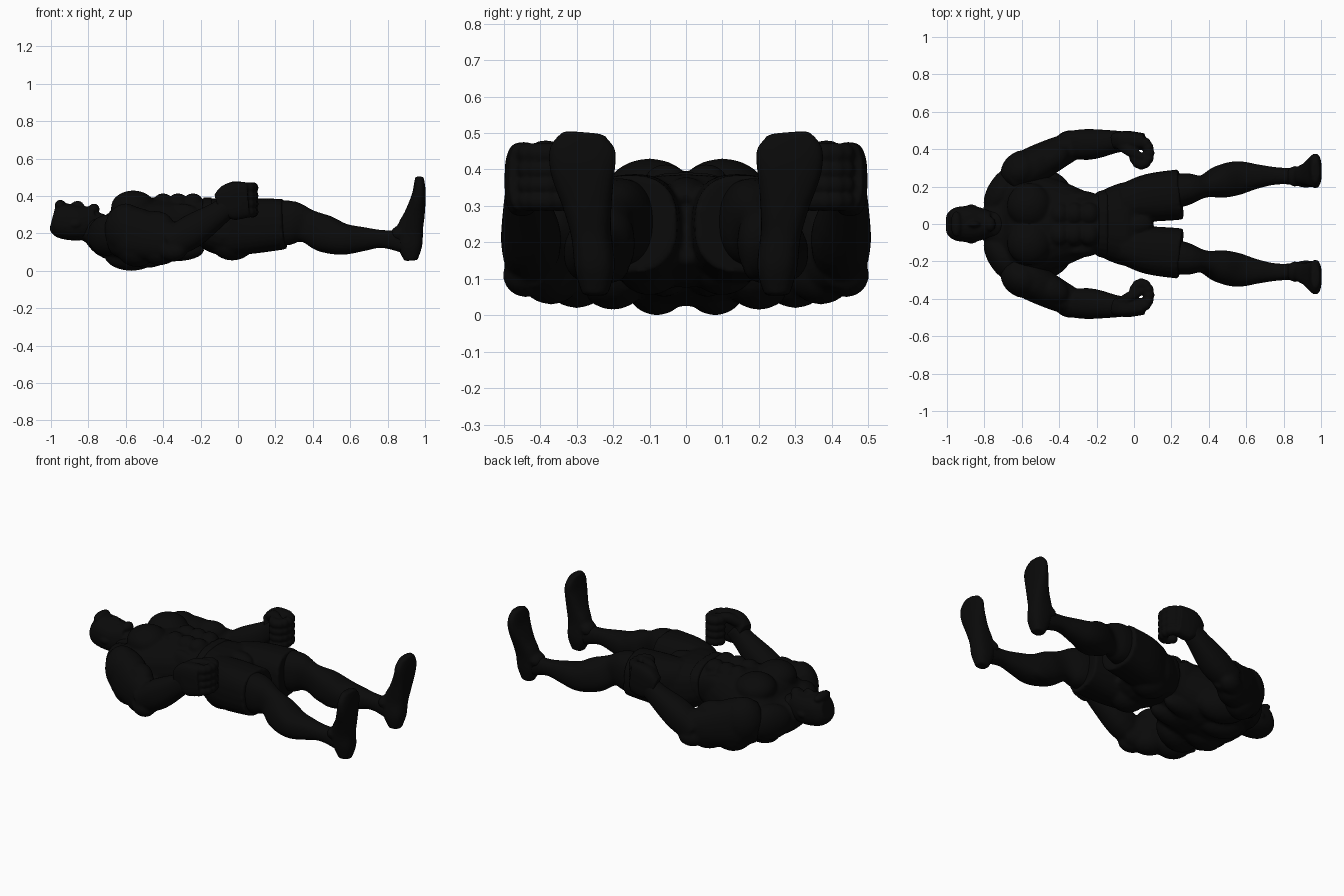
import bpy, bmesh, math
from mathutils import Vector, Matrix, Euler

cube = bpy.data.objects.get("Cube")
if cube:
    bpy.data.objects.remove(cube, do_unlink=True)

black = bpy.data.materials.new("matte_black")
black.use_nodes = True
black.diffuse_color = (0.003, 0.003, 0.003, 1)
shader = black.node_tree.nodes["Principled BSDF"]
shader.inputs["Base Color"].default_value = black.diffuse_color
shader.inputs["Roughness"].default_value = 0.9


def station(x, z, wide, deep, y=0):
    """One cross-section: centre, sideways radius, and the other radius."""
    return Vector((x, y, z, wide, deep))


def smooth_stations(stations, steps=4):
    """Catmull-Rom interpolation between the stations."""
    padded = [stations[0], *stations, stations[-1]]
    result = []
    for before, start, end, after in zip(padded, padded[1:], padded[2:], padded[3:]):
        leave, arrive = (end - before) / 2, (after - start) / 2
        for i in range(steps):
            t = i / steps
            blend = t * t * (3 - 2 * t)
            result.append(start.lerp(end, blend) + leave * (t * (1 - t) ** 2)
                          - arrive * (t * t * (1 - t)))
    return result + [stations[-1]]


def limb(bm, *stations, power=2.3, sides=24):
    """Closed tube with rounded-box sections through the stations."""
    rows = smooth_stations(stations)
    centres = [Vector(row[:3]) for row in rows]
    rings = []
    for i, row in enumerate(rows):
        ahead, behind = centres[min(i + 1, len(rows) - 1)], centres[max(i - 1, 0)]
        along = (ahead - behind).normalized()
        across = Vector((0, 1, 0))
        across = (across - along * across.dot(along)).normalized()
        up = along.cross(across)
        ring = []
        for k in range(sides):
            angle = math.tau * k / sides
            c, s = math.cos(angle), math.sin(angle)
            u = math.copysign(abs(c) ** (2 / power), c) * row[3]
            v = math.copysign(abs(s) ** (2 / power), s) * row[4]
            ring.append(bm.verts.new(centres[i] + across * u + up * v))
        rings.append(ring)
    for lower, upper in zip(rings, rings[1:]):
        for k in range(sides):
            n = (k + 1) % sides
            bm.faces.new((lower[k], lower[n], upper[n], upper[k]))
    bm.faces.new(rings[0][::-1])
    bm.faces.new(rings[-1])


def muscle(bm, x, z, long, wide, deep, y=0, turn=0, tilt=0, both=False):
    """Ellipsoid, turned about z and tilted about y, optionally on both sides."""
    for side in ((1, -1) if both else (1,)):
        matrix = (Matrix.Translation((x, y * side, z))
                  @ Euler((0, tilt, turn * side)).to_matrix().to_4x4()
                  @ Matrix.Diagonal((long, wide, deep, 1)))
        bmesh.ops.create_icosphere(bm, subdivisions=3, radius=1, matrix=matrix)


def finish(bm, name, voxel=0.01, passes=4, mirror=False):
    """Fuse the overlapping masses into one smooth skin."""
    bmesh.ops.recalc_face_normals(bm, faces=bm.faces)
    mesh = bpy.data.meshes.new(name)
    bm.to_mesh(mesh)
    bm.free()
    mesh.materials.append(black)
    obj = bpy.data.objects.new(name, mesh)
    bpy.context.collection.objects.link(obj)
    fuse = obj.modifiers.new("fuse", "REMESH")
    fuse.mode = "VOXEL"
    fuse.voxel_size = voxel
    fuse.use_smooth_shade = True
    soft = obj.modifiers.new("soften", "SMOOTH")
    soft.factor, soft.iterations = 0.5, passes
    if mirror:
        other = obj.modifiers.new("other_side", "MIRROR")
        other.use_axis = (False, True, False)
        other.use_mirror_merge = False


# Head: skull, brow, nose, chin, throat, ears
bm = bmesh.new()
limb(bm, station(x=-.993, z=.28, wide=.06, deep=.06),
     station(x=-.95, z=.27, wide=.09, deep=.093),
     station(x=-.85, z=.255, wide=.095, deep=.093),
     station(x=-.76, z=.27, wide=.065, deep=.075))
muscle(bm, x=-.95, z=.35, long=.03, wide=.07, deep=.03)
muscle(bm, x=-.86, z=.34, long=.04, wide=.02, deep=.035, tilt=-.3)
muscle(bm, x=-.77, z=.33, long=.03, wide=.04, deep=.03)
muscle(bm, x=-.75, z=.24, long=.08, wide=.08, deep=.07)
muscle(bm, x=-.87, y=.09, z=.25, long=.03, wide=.015, deep=.02, both=True)
finish(bm, "head", voxel=.007, passes=3)

# Torso: neck, rib cage, waist
bm = bmesh.new()
limb(bm, station(x=-.88, z=.22, wide=.07, deep=.05),
     station(x=-.8, z=.22, wide=.085, deep=.07),
     station(x=-.7, z=.19, wide=.22, deep=.125),
     station(x=-.58, z=.2, wide=.28, deep=.175),
     station(x=-.4, z=.22, wide=.235, deep=.175),
     station(x=-.22, z=.255, wide=.163, deep=.128),
     station(x=-.12, z=.25, wide=.185, deep=.128))
# chest, trapezius, upper back, side of back, flank
muscle(bm, x=-.56, y=.1, z=.34, long=.12, wide=.12, deep=.09, turn=.3, both=True)
muscle(bm, x=-.7, y=.18, z=.19, long=.15, wide=.08, deep=.11, turn=1, both=True)
muscle(bm, x=-.57, y=.08, z=.09, long=.15, wide=.085, deep=.09, turn=-.2, both=True)
muscle(bm, x=-.49, y=.2, z=.13, long=.16, wide=.1, deep=.115, turn=-.3, both=True)
muscle(bm, x=-.3, y=.14, z=.27, long=.11, wide=.04, deep=.09, both=True)
# three rows of stomach muscles with the lower back beneath
for row in range(3):
    muscle(bm, x=-.4 + row * .08, y=.055, z=.365, long=.055, wide=.06, deep=.05, both=True)
muscle(bm, x=-.34, y=.06, z=.11, long=.16, wide=.06, deep=.06, both=True)
finish(bm, "torso")

# Arms: shoulder and upper arm, then the raised forearm
bm = bmesh.new()
limb(bm, station(x=-.66, y=.23, z=.2, wide=.08, deep=.12),
     station(x=-.57, y=.295, z=.2, wide=.1, deep=.145),
     station(x=-.4, y=.385, z=.165, wide=.085, deep=.115),
     station(x=-.29, y=.43, z=.16, wide=.065, deep=.085))
limb(bm, station(x=-.37, y=.43, z=.14, wide=.065, deep=.075),
     station(x=-.25, y=.425, z=.21, wide=.083, deep=.09),
     station(x=-.1, y=.44, z=.31, wide=.06, deep=.065),
     station(x=-.03, y=.44, z=.37, wide=.05, deep=.06))
muscle(bm, x=-.6, y=.29, z=.22, long=.12, wide=.1, deep=.14, turn=.6)
muscle(bm, x=-.54, y=.3, z=.13, long=.12, wide=.1, deep=.11, turn=.5)
muscle(bm, x=-.44, y=.35, z=.25, long=.1, wide=.07, deep=.07, turn=.5)
muscle(bm, x=-.42, y=.37, z=.11, long=.11, wide=.08, deep=.08, turn=.5)
muscle(bm, x=-.35, y=.44, z=.11, long=.08, wide=.06, deep=.06, turn=.3)
finish(bm, "arm", passes=3, mirror=True)

# Fists: palm, four curled fingers, thumb
bm = bmesh.new()
limb(bm, station(x=-.1, y=.44, z=.35, wide=.045, deep=.065),
     station(x=-.04, y=.45, z=.37, wide=.048, deep=.1),
     station(x=.05, y=.44, z=.38, wide=.045, deep=.095), power=3)
for finger in range(4):
    for joint in range(9):
        bend = math.radians(90 - 30 * joint)
        muscle(bm, x=.04 + .04 * math.cos(bend), y=.38 + .06 * math.sin(bend),
               z=.315 + .043 * finger, long=.03, wide=.03, deep=.03)
limb(bm, station(x=-.07, y=.43, z=.42, wide=.035, deep=.03),
     station(x=-.02, y=.39, z=.45, wide=.03, deep=.03),
     station(x=.05, y=.35, z=.45, wide=.02, deep=.02), sides=12)
finish(bm, "fist", voxel=.007, passes=2, mirror=True)

# Legs: thigh, knee, calf, ankle
bm = bmesh.new()
limb(bm, station(x=.05, y=.14, z=.24, wide=.09, deep=.11),
     station(x=.27, y=.185, z=.257, wide=.088, deep=.12),
     station(x=.37, y=.2, z=.24, wide=.06, deep=.09),
     station(x=.46, y=.225, z=.2, wide=.087, deep=.1),
     station(x=.56, y=.247, z=.17, wide=.09, deep=.085),
     station(x=.67, y=.255, z=.17, wide=.063, deep=.065),
     station(x=.78, y=.257, z=.17, wide=.045, deep=.048),
     station(x=.93, y=.25, z=.15, wide=.045, deep=.07))
muscle(bm, x=.36, y=.2, z=.28, long=.06, wide=.045, deep=.05)
muscle(bm, x=.52, y=.2, z=.14, long=.1, wide=.045, deep=.05)
finish(bm, "leg", mirror=True)

# Feet: heel up to toes
bm = bmesh.new()
limb(bm, station(x=.925, y=.25, z=.055, wide=.035, deep=.035),
     station(x=.92, y=.25, z=.13, wide=.055, deep=.065),
     station(x=.92, y=.26, z=.22, wide=.055, deep=.07),
     station(x=.944, y=.27, z=.3, wide=.067, deep=.055),
     station(x=.966, y=.283, z=.4, wide=.09, deep=.038),
     station(x=.97, y=.283, z=.46, wide=.09, deep=.03),
     station(x=.97, y=.28, z=.502, wide=.055, deep=.022), power=2.6)
muscle(bm, x=.86, y=.255, z=.2, long=.05, wide=.055, deep=.04, tilt=-.6)
finish(bm, "foot", passes=3, mirror=True)

# Shorts: hips, seat, loose legs with hems
bm = bmesh.new()
limb(bm, station(x=-.19, z=.26, wide=.17, deep=.13),
     station(x=-.04, z=.23, wide=.225, deep=.155),
     station(x=.09, z=.245, wide=.17, deep=.1), power=2.6)
for side in (1, -1):
    limb(bm, station(x=-.05, y=.115 * side, z=.23, wide=.1, deep=.15),
         station(x=.08, y=.14 * side, z=.24, wide=.128, deep=.148),
         station(x=.25, y=.158 * side, z=.25, wide=.135, deep=.135), power=2.5)
muscle(bm, x=-.03, y=.1, z=.155, long=.12, wide=.1, deep=.1, both=True)
muscle(bm, x=0, z=.33, long=.1, wide=.06, deep=.05)
finish(bm, "shorts", passes=3)

# Waistband
bm = bmesh.new()
limb(bm, station(x=-.2, z=.26, wide=.172, deep=.133),
     station(x=-.15, z=.255, wide=.185, deep=.138), power=2.5)
finish(bm, "waistband", voxel=.008, passes=1)
